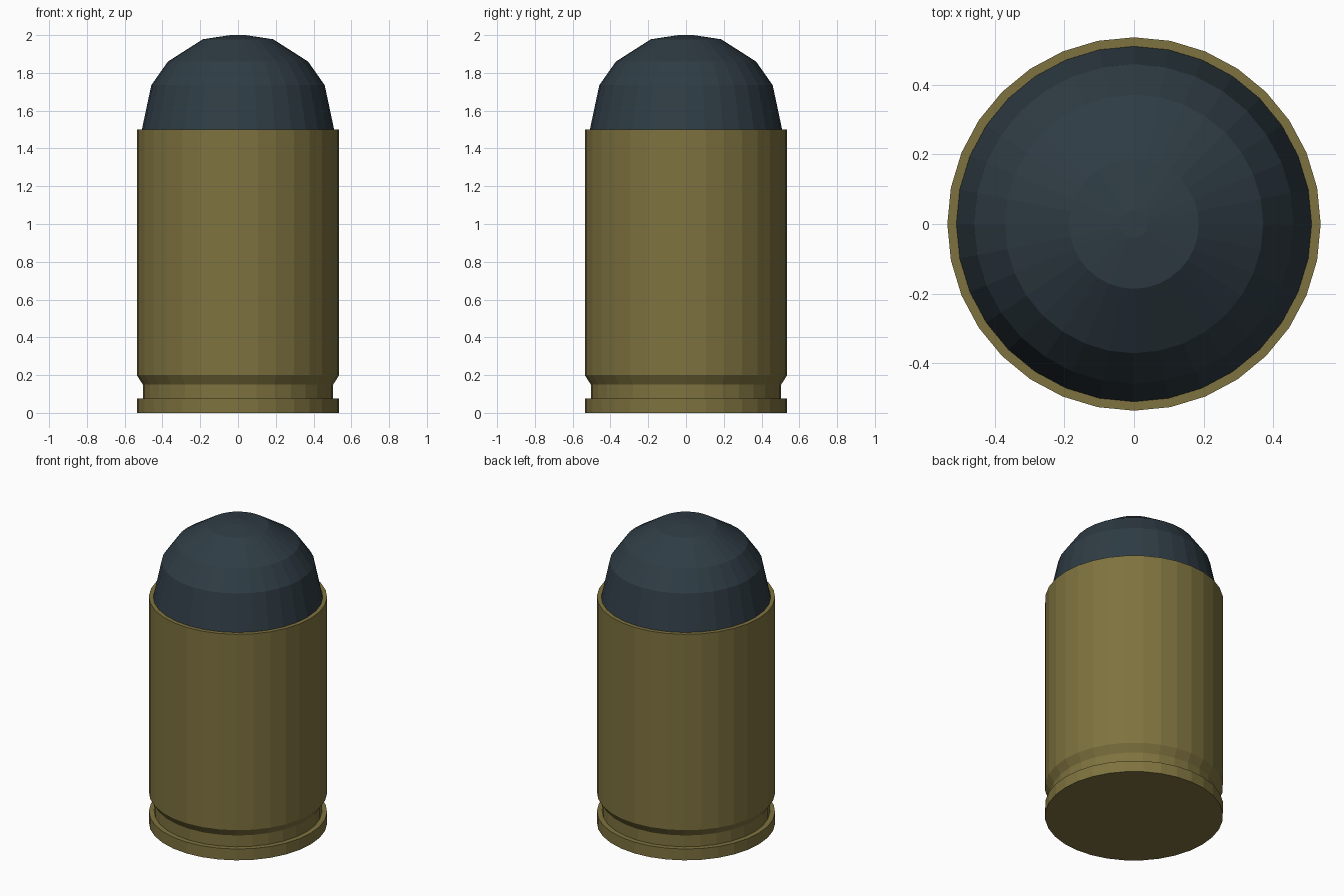
import bpy, bmesh
from math import cos, sin, tau

if "Cube" in bpy.data.objects:
    bpy.data.objects.remove(bpy.data.objects["Cube"])

SIDES = 32


def lathe(name, profile, color):
    """Spin an (r, z) profile around z; points with r = 0 become poles."""
    bm = bmesh.new()
    rings = []
    for r, z in profile:
        if r == 0:
            rings.append([bm.verts.new((0, 0, z))] * SIDES)
        else:
            rings.append([bm.verts.new((r * cos(tau * i / SIDES), r * sin(tau * i / SIDES), z))
                          for i in range(SIDES)])
    for low, high in zip(rings, rings[1:]):
        for i in range(SIDES):
            j = (i + 1) % SIDES
            corners = [low[i], low[j], high[j], high[i]]
            bm.faces.new(list(dict.fromkeys(corners)))
    bmesh.ops.recalc_face_normals(bm, faces=bm.faces)
    mesh = bpy.data.meshes.new(name)
    bm.to_mesh(mesh)
    bm.free()
    mat = bpy.data.materials.new(name + "_color")
    mat.diffuse_color = (*color, 1)
    mat.use_nodes = True
    mat.node_tree.nodes["Principled BSDF"].inputs["Base Color"].default_value = mat.diffuse_color
    mesh.materials.append(mat)
    obj = bpy.data.objects.new(name, mesh)
    bpy.context.collection.objects.link(obj)
    return obj


# Brass casing: base rim, extraction groove, wall and mouth lip
lathe("casing", [(0, 0), (0.536, 0), (0.536, 0.075), (0.504, 0.075), (0.504, 0.15),
                 (0.536, 0.2), (0.536, 1.5), (0.51, 1.5)], (0.21, 0.17, 0.05))

# Rounded dark tip seated in the mouth
lathe("tip", [(0.51, 1.495), (0.459, 1.735), (0.371, 1.86), (0.186, 1.978),
              (0.04, 2.0), (0, 2.0)], (0.028, 0.045, 0.058))
